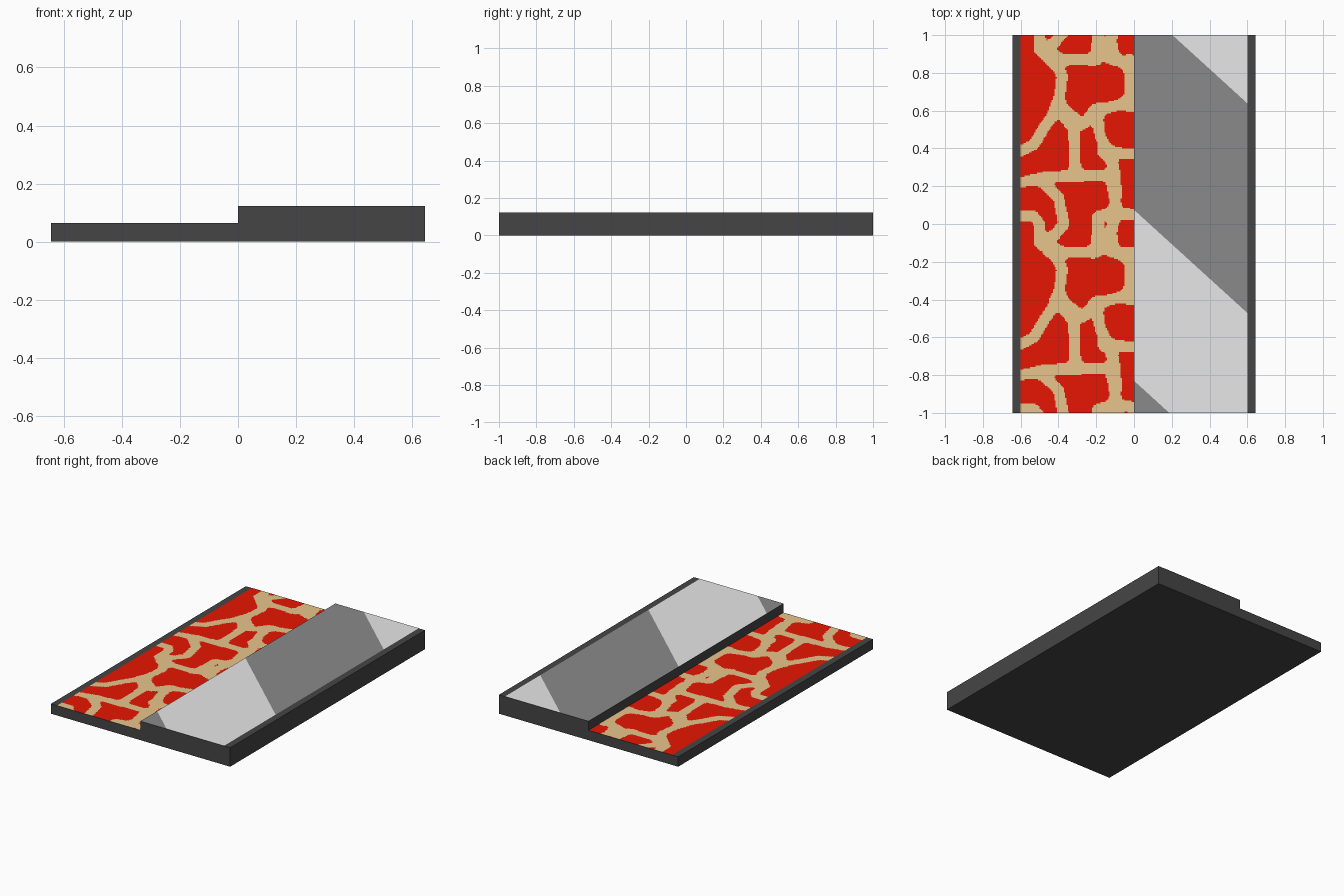
import bpy, bmesh, math

if "Cube" in bpy.data.objects:
    bpy.data.objects.remove(bpy.data.objects["Cube"])

LOW, HIGH = 0.064, 0.123      # heights of the two steps
HALF_W, EDGE = 0.644, 0.60    # outer half width, edge of the painted area
LIFT = 0.001                  # painted plates sit just above the body


def material(name, rgb):
    m = bpy.data.materials.new(name)
    m.diffuse_color = (*rgb, 1)
    m.use_nodes = True
    m.node_tree.nodes["Principled BSDF"].inputs["Base Color"].default_value = m.diffuse_color
    return m


dark = material("dark_edge", (0.06, 0.06, 0.06))
red = material("lava_red", (0.8, 0.008, 0.001))
tan = material("sand_tan", (0.8, 0.56, 0.26))
mid = material("mid_grey", (0.251, 0.251, 0.251))
light = material("light_grey", (0.8, 0.8, 0.8))


def finish(name, bm, mats):
    me = bpy.data.meshes.new(name)
    bm.to_mesh(me)
    bm.free()
    for m in mats:
        me.materials.append(m)
    ob = bpy.data.objects.new(name, me)
    bpy.context.collection.objects.link(ob)
    return ob


def plate(x0, x1, z, nx, ny):
    bm = bmesh.new()
    bmesh.ops.create_grid(bm, x_segments=nx, y_segments=ny, size=1)
    for v in bm.verts:
        v.co = ((x0 + x1) / 2 + v.co.x * (x1 - x0) / 2, v.co.y, z)
    return bm


# Stepped slab: front profile extruded backwards
bm = bmesh.new()
profile = [(-HALF_W, 0), (HALF_W, 0), (HALF_W, HIGH), (0, HIGH), (0, LOW), (-HALF_W, LOW)]
face = bm.faces.new([bm.verts.new((x, -1, z)) for x, z in profile])
ext = bmesh.ops.extrude_face_region(bm, geom=[face])
for v in ext["geom"]:
    if isinstance(v, bmesh.types.BMVert):
        v.co.y = 1
bmesh.ops.recalc_face_normals(bm, faces=bm.faces)
finish("stepped_slab", bm, [dark])

# Raised deck: plate cut along diagonal lines, alternating greys
SLOPE = -0.91
CUTS = [-0.83, 0.075, 1.185]  # y of each diagonal at x = 0
bm = plate(0, EDGE, HIGH + LIFT, 1, 1)
for c in CUTS:
    bmesh.ops.bisect_plane(bm, geom=bm.verts[:] + bm.edges[:] + bm.faces[:],
                           plane_co=(0, c, 0), plane_no=(-SLOPE, 1, 0))
for f in bm.faces:
    p = f.calc_center_median()
    f.material_index = sum(p.y - SLOPE * p.x > c for c in CUTS) % 2
finish("striped_deck", bm, [mid, light])

# Lava floor: sand veins follow polylines that repeat along y
PERIOD, VEIN, BLEND = 1.02, 0.029, 0.014
VEINS = [
    [(-.60, .04), (-.53, .04), (-.50, 0), (-.50, -.10), (-.42, -.15), (-.38, -.24),
     (-.40, -.40), (-.47, -.50), (-.53, -.60), (-.60, -.635)],
    [(-.40, -.40), (-.32, -.52), (-.31, -.75)],
    [(-.60, -.80), (-.45, -.77), (-.31, -.765), (-.13, -.765), (-.10, -.84)],
    [(-.48, .22), (-.40, .14), (-.37, 0), (-.44, -.08), (-.44, -.14)],
    [(-.42, -.15), (-.36, -.15), (-.22, -.15), (-.17, -.12), (-.10, -.15), (-.02, -.18)],
    [(-.02, -.15), (-.02, -.40)],
    [(-.40, -.40), (-.27, -.49), (-.20, -.42), (-.12, -.40), (-.02, -.37)],
    [(-.20, -.42), (-.18, -.55), (-.12, -.68), (-.10, -.76)],
    [(-.16, -.64), (0, -.65)],
    [(-.20, -.14), (-.19, .04), (-.10, .06), (0, .05)],
    [(-.10, .18), (-.10, .06), (-.12, -.05), (-.11, -.13)],
]
REACH = 3 * VEIN
PATHS = [[(a[0], a[1] + k * PERIOD, b[0], b[1] + k * PERIOD) for a, b in zip(line, line[1:])]
         for line in VEINS for k in (-1, 0, 1)]
PATHS = [(min(min(s[1], s[3]) for s in p) - REACH,
          max(max(s[1], s[3]) for s in p) + REACH, p) for p in PATHS]


def distance(x, y, seg):
    ax, ay, bx, by = seg
    dx, dy = bx - ax, by - ay
    t = max(0, min(1, ((x - ax) * dx + (y - ay) * dy) / (dx * dx + dy * dy)))
    return math.hypot(x - ax - t * dx, y - ay - t * dy)


def on_vein(x, y):
    # soft union, so the veins widen where they meet
    field = sum(math.exp(-min(distance(x, y, s) for s in segs) / BLEND)
                for lo, hi, segs in PATHS if lo < y < hi)
    return field > math.exp(-VEIN / BLEND)


bm = plate(-EDGE, 0, LOW + LIFT, 84, 280)
for f in bm.faces:
    p = f.calc_center_median()
    f.material_index = int(on_vein(p.x, p.y))
finish("lava_floor", bm, [red, tan])
